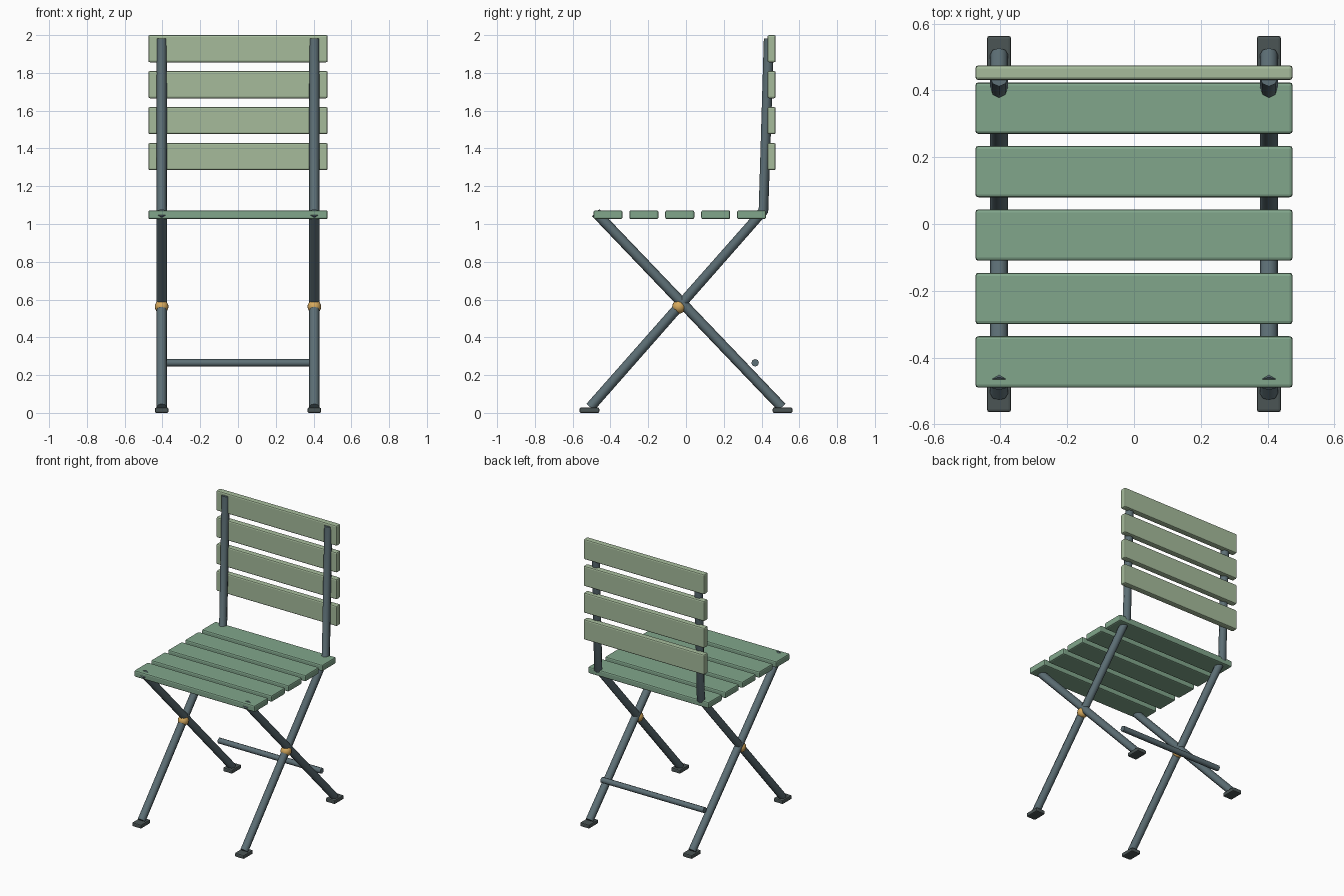
import bpy

if "Cube" in bpy.data.objects:
    bpy.data.objects.remove(bpy.data.objects["Cube"])

LEG_X = 0.404


def material(name, rgb):
    m = bpy.data.materials.new(name)
    m.diffuse_color = (*rgb, 1)
    m.use_nodes = True
    m.node_tree.nodes["Principled BSDF"].inputs["Base Color"].default_value = m.diffuse_color
    return m


seat_green = material("seat_green", (0.22, 0.38, 0.26))
back_green = material("back_green", (0.38, 0.50, 0.33))
steel = material("steel", (0.11, 0.16, 0.18))
rubber = material("rubber", (0.07, 0.09, 0.09))
brass = material("brass", (0.68, 0.40, 0.11))


def box(name, centre, size, mat, bevel):
    bpy.ops.mesh.primitive_cube_add(size=1, location=centre)
    ob = bpy.context.object
    ob.name = name
    ob.scale = size
    bpy.ops.object.transform_apply(location=False, rotation=False, scale=True)
    b = ob.modifiers.new("bevel", 'BEVEL')
    b.width = bevel
    b.segments = 2
    ob.data.materials.append(mat)
    return ob


def tube(name, points, radius, mat):
    cu = bpy.data.curves.new(name, 'CURVE')
    cu.dimensions = '3D'
    cu.bevel_depth = radius
    cu.bevel_resolution = 2
    cu.use_fill_caps = True
    sp = cu.splines.new('POLY')
    sp.points.add(len(points) - 1)
    for p, co in zip(sp.points, points):
        p.co = (*co, 1)
    cu.materials.append(mat)
    ob = bpy.data.objects.new(name, cu)
    bpy.context.collection.objects.link(ob)
    # convert to mesh so the caps stay sharp
    bpy.ops.object.select_all(action='DESELECT')
    bpy.context.view_layer.objects.active = ob
    ob.select_set(True)
    bpy.ops.object.convert(target='MESH')
    ob = bpy.context.object
    ob.name = name
    bpy.ops.object.shade_smooth_by_angle(angle=0.9)
    return ob


# Seat slats
for i in range(5):
    box(f"seat_slat_{i + 1}", (0, -0.413 + 0.19 * i, 1.049),
        (0.95, 0.154, 0.046), seat_green, 0.009)

# Backrest slats
for i in range(4):
    box(f"back_slat_{i + 1}", (0, 0.453, 1.357 + 0.1903 * i),
        (0.95, 0.044, 0.144), back_green, 0.009)

# Crossed legs, pivots and feet on each side
for side, x in (("left", -LEG_X), ("right", LEG_X)):
    tube(f"{side}_back_frame",
         [(x, -0.507, 0.03), (x, 0.41, 1.07), (x, 0.439, 1.981)], 0.027, steel)
    tube(f"{side}_front_frame",
         [(x, 0.507, 0.03), (x, -0.478, 1.06)], 0.027, steel)
    bpy.ops.mesh.primitive_uv_sphere_add(segments=16, ring_count=10, radius=0.036,
                                         location=(x, -0.037, 0.562))
    pivot = bpy.context.object
    pivot.name = f"{side}_pivot"
    pivot.data.materials.append(brass)
    bpy.ops.object.shade_smooth()
    for end, y in (("front", -0.511), ("rear", 0.511)):
        box(f"{side}_{end}_foot", (x, y, 0.014), (0.072, 0.104, 0.028), rubber, 0.007)

# Cross bar between the rear feet
tube("cross_bar", [(-LEG_X, 0.366, 0.265), (LEG_X, 0.366, 0.265)], 0.02, steel)
